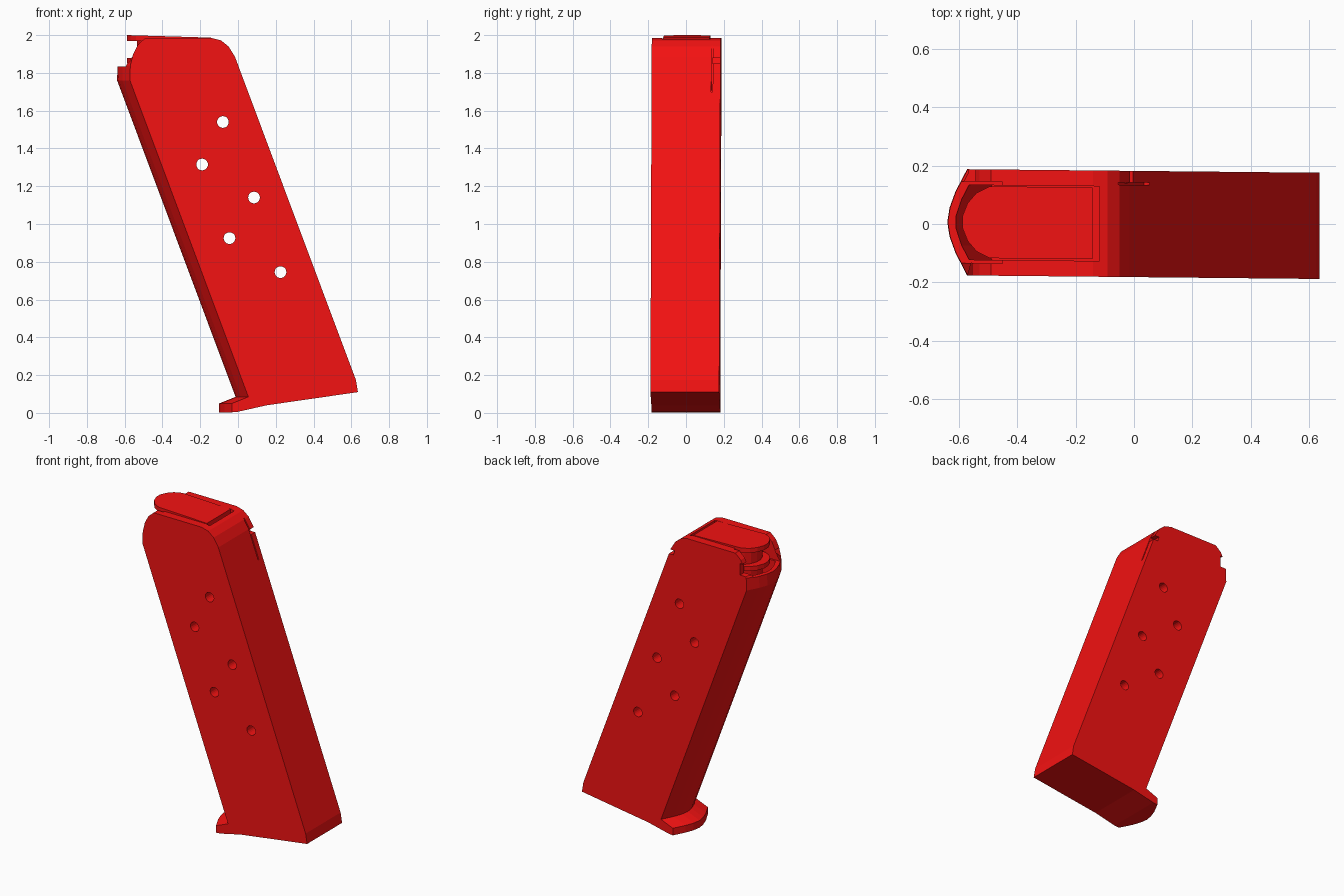
import bpy, bmesh, math

if "Cube" in bpy.data.objects:
    bpy.data.objects.remove(bpy.data.objects["Cube"])

red = bpy.data.materials.new("red")
red.diffuse_color = (0.9, 0.006, 0.006, 1)
red.use_nodes = True
red.node_tree.nodes["Principled BSDF"].inputs["Base Color"].default_value = red.diffuse_color


def loft(name, rings):
    """Closed solid through rings of equal point count, with capped ends."""
    bm = bmesh.new()
    loops = [[bm.verts.new(p) for p in r] for r in rings]
    n = len(loops[0])
    for a, b in zip(loops, loops[1:]):
        for i in range(n):
            bm.faces.new((a[i], a[(i + 1) % n], b[(i + 1) % n], b[i]))
    bm.faces.new(loops[0])
    bm.faces.new(loops[-1])
    bmesh.ops.recalc_face_normals(bm, faces=bm.faces)
    me = bpy.data.meshes.new(name)
    bm.to_mesh(me)
    bm.free()
    ob = bpy.data.objects.new(name, me)
    bpy.context.collection.objects.link(ob)
    me.materials.append(red)
    return ob


def box(name, x0, x1, y0, y1, z0, z1, lean=0.0):
    """Box whose top is shifted along x by lean."""
    ring = lambda z, d: [(x0 + d, y0, z), (x1 + d, y0, z), (x1 + d, y1, z), (x0 + d, y1, z)]
    return loft(name, [ring(z0, 0), ring(z1, lean)])


def cut(target, cutter):
    cutter.hide_render = True
    m = target.modifiers.new("cut", "BOOLEAN")
    m.operation, m.solver, m.object = "DIFFERENCE", "EXACT", cutter
    bpy.context.view_layer.objects.active = target
    bpy.ops.object.modifier_apply(modifier=m.name)
    bpy.data.objects.remove(cutter, do_unlink=True)


def plan(half, front):
    """Top outline: mirrored rounded nose at the rear, straight front."""
    side = half + [(front, half[-1][1])]
    return side + [(x, -y) for x, y in reversed(side)]


# Casing: side profile (x, z, bulges at the rear) lofted across the width
profile = [(-0.57, 1.84, 1), (-0.572, 1.76, 1), (0.055, 0.085, 1), (-0.032, 0.05, 1),
           (-0.032, 0.003, 1), (0.0, 0.006, 0), (0.15, 0.04, 0), (0.635, 0.11, 0),
           (0.624, 0.175, 0), (0.30, 1.04, 0), (-0.016, 1.885, 0), (-0.05, 1.94, 0),
           (-0.09, 1.972, 0), (-0.14, 1.985, 0), (-0.49, 1.985, 0), (-0.53, 1.95, 0),
           (-0.555, 1.90, 0)]
half_bulge = [(0.182, 0.0), (0.105, 0.04), (0.05, 0.06)]
stations = [(-y, b) for y, b in half_bulge] + [(0, 0.068)] + half_bulge[::-1]
casing = loft("casing", [[(x - b * f, y, z) for x, z, f in profile] for y, b in stations])

# Feed opening and the open rear above the back wall
opening = plan([(-0.61, 0.02), (-0.59, 0.08), (-0.565, 0.128)], -0.118)
cut(casing, loft("opening_cutter", [[(x + d, y, z) for x, y in opening]
                                    for z, d in ((2.1, 0), (1.83, 0), (1.62, 0.078))]))
cut(casing, box("rear_cutter", -0.8, -0.45, -0.14, 0.14, 1.835, 2.1))

# Small notches on the +y side, rear lip and front corner
cut(casing, box("rear_notch_cutter", -0.7, -0.525, 0.12, 0.3, 1.85, 1.925))
cut(casing, box("front_notch_cutter", -0.035, 0.06, 0.14, 0.3, 1.85, 1.88, -0.011))
cut(casing, box("front_slit_cutter", 0.035, 0.2, 0.134, 0.142, 1.70, 2.1, -0.15))

# Round witness holes right through
for hx, hz in [(-0.08, 1.54), (-0.19, 1.315), (0.085, 1.14), (-0.045, 0.925), (0.225, 0.745)]:
    angles = [i * math.tau / 20 for i in range(20)]
    cut(casing, loft("hole_cutter", [[(hx + 0.031 * math.cos(a), y, hz + 0.031 * math.sin(a))
                                      for a in angles] for y in (-0.4, 0.4)]))

# Follower: two thin shelves on a set-back core
shelf = plan([(-0.588, 0.02), (-0.57, 0.065), (-0.54, 0.10), (-0.495, 0.123)], -0.142)
core = plan([(-0.535, 0.02), (-0.52, 0.06), (-0.495, 0.09), (-0.45, 0.118)], -0.147)
tilt = lambda x: -0.03 * (x + 0.588)


def slab(name, outline, z0, z1):
    return loft(name, [[(x, y + 0.001, z + tilt(x)) for x, y in outline] for z in (z0, z1)])


parts = [casing,
         slab("follower_top", shelf, 1.97, 2.0),
         slab("follower_core", core, 1.64, 1.98),
         slab("follower_lower_shelf", shelf, 1.85, 1.88)]

# Slight yaw of the whole model
for ob in parts:
    for v in ob.data.vertices:
        v.co.y -= 0.01 * v.co.x
